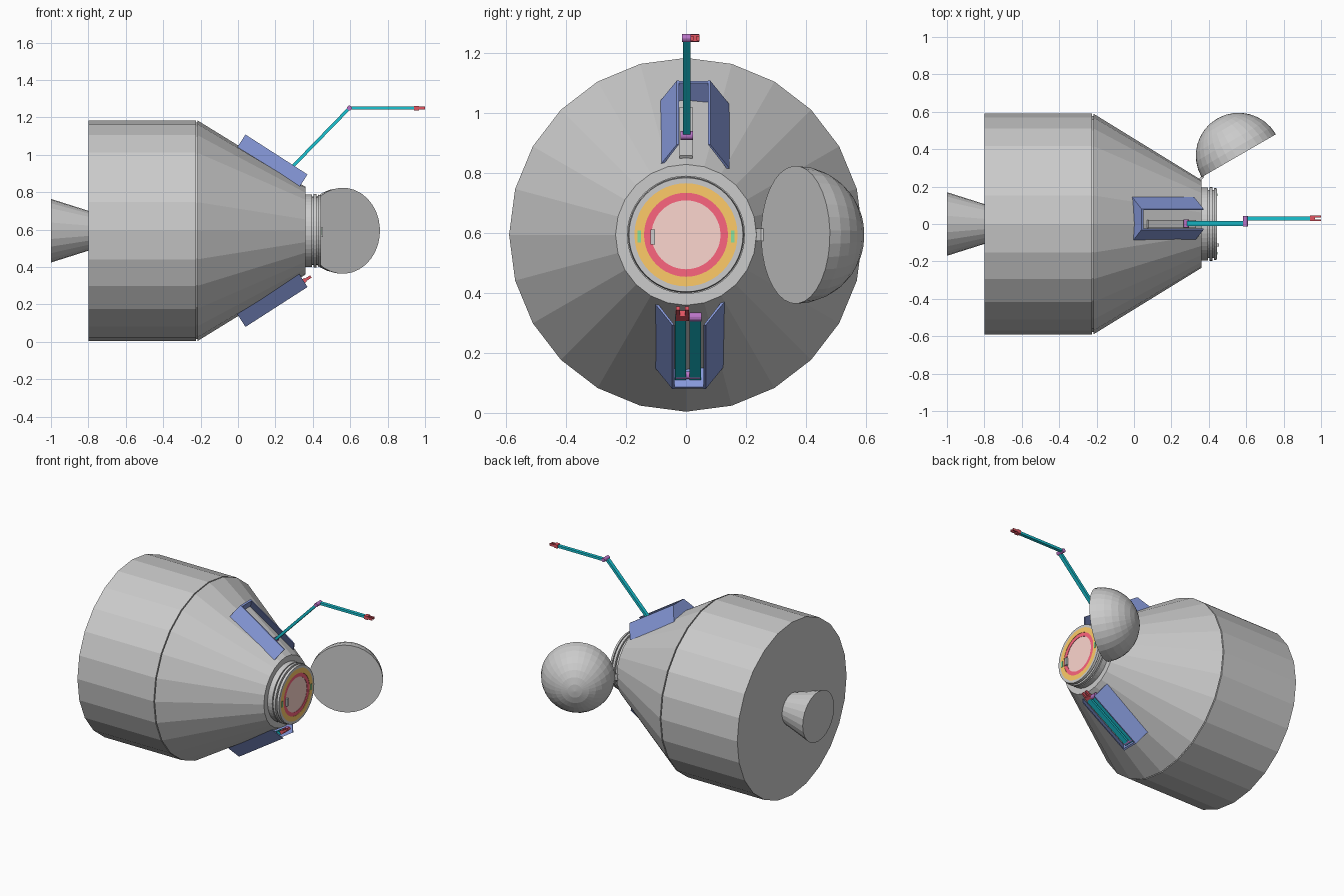
import bpy, bmesh
from math import sin, cos, pi
from mathutils import Vector, Matrix

if "Cube" in bpy.data.objects:
    bpy.data.objects.remove(bpy.data.objects["Cube"])

ZC = 0.594  # height of the hull axis


def material(name, rgb):
    m = bpy.data.materials.new(name)
    m.diffuse_color = (*rgb, 1)
    m.use_nodes = True
    m.node_tree.nodes["Principled BSDF"].inputs["Base Color"].default_value = m.diffuse_color
    return m


BLUE = material("tray_blue", (0.24, 0.32, 0.70))
TEAL = material("arm_teal", (0.01, 0.55, 0.65))
PURPLE = material("joint_purple", (0.50, 0.18, 0.58))
RED = material("gripper_red", (0.75, 0.09, 0.12))
ORANGE = material("ring_orange", (1.0, 0.60, 0.14))
CRIMSON = material("ring_crimson", (0.98, 0.13, 0.21))
PINK = material("hatch_pink", (0.98, 0.67, 0.62))
GREEN = material("marker_green", (0.25, 0.75, 0.35))


def finish(name, bm, mat=None):
    bmesh.ops.recalc_face_normals(bm, faces=bm.faces)
    me = bpy.data.meshes.new(name)
    bm.to_mesh(me)
    bm.free()
    ob = bpy.data.objects.new(name, me)
    bpy.context.collection.objects.link(ob)
    if mat:
        me.materials.append(mat)
    return ob


def lathe(name, profile, n, mat=None, closed=False):
    """Spin (x, radius) points round the hull axis; cap the ends or close the loop."""
    bm = bmesh.new()
    rings = [[bm.verts.new((x, r * sin(2 * pi * i / n), ZC + r * cos(2 * pi * i / n)))
              for i in range(n)] for x, r in profile]
    pairs = list(zip(rings, rings[1:]))
    if closed:
        pairs.append((rings[-1], rings[0]))
    else:
        bm.faces.new(rings[0])
        bm.faces.new(rings[-1])
    for a, b in pairs:
        for i in range(n):
            j = (i + 1) % n
            bm.faces.new((a[i], a[j], b[j], b[i]))
    return finish(name, bm, mat)


def box(name, centre, size, mat=None):
    bm = bmesh.new()
    bmesh.ops.create_cube(bm, size=1, matrix=Matrix.Translation(centre) @ Matrix.Diagonal((*size, 1)))
    return finish(name, bm, mat)


def bar(name, p, q, wide, thick, mat=None):
    """Box running from p to q, its width lying along y."""
    p, q = Vector(p), Vector(q)
    u = (q - p).normalized()
    v = Vector((0, 1, 0))
    w = u.cross(v)
    rot = Matrix((u, v, w)).transposed().to_4x4()
    bm = bmesh.new()
    bmesh.ops.create_cube(bm, size=1, matrix=Matrix.Translation((p + q) / 2) @ rot
                          @ Matrix.Diagonal(((q - p).length, wide, thick, 1)))
    return finish(name, bm, mat)


def joint(name, centre, radius, length):
    """Pivot pin lying along y."""
    bm = bmesh.new()
    bmesh.ops.create_cone(bm, cap_ends=True, segments=16, radius1=radius, radius2=radius, depth=length,
                          matrix=Matrix.Translation(centre) @ Matrix.Rotation(pi / 2, 4, 'X'))
    return finish(name, bm, PURPLE)


def gripper(name, p, q, wide):
    """Wrist block with two fingers pointing from p to q."""
    p, q = Vector(p), Vector(q)
    mid = p.lerp(q, 0.45)
    bar(name + "_wrist", p, mid, wide, 0.024, RED)
    for i, s in enumerate((-1, 1)):
        off = Vector((0, s * wide * 0.33, 0))
        bar(f"{name}_finger_{i}", mid + off, q + off, wide * 0.3, 0.015, RED)


def slope(a, y, h, s):
    """Point on the cone: a along the slope, h above it, s = +1 top or -1 bottom."""
    return Vector((0.84 * a + 0.54 * h, y, ZC + s * (0.452 - 0.54 * a + 0.84 * h)))


def prism(name, section, a0, a1, y0, s, mat):
    """Extrude a (y, h) section along the cone slope."""
    bm = bmesh.new()
    ends = [[bm.verts.new(slope(a, y0 + y, h, s)) for y, h in section] for a in (a0, a1)]
    bm.faces.new(ends[0])
    bm.faces.new(ends[1])
    n = len(section)
    for i in range(n):
        j = (i + 1) % n
        bm.faces.new((ends[0][i], ends[0][j], ends[1][j], ends[1][i]))
    return finish(name, bm, mat)


# Hull: drum, seam groove and cone
lathe("hull", [(-0.80, 0.59), (-0.224, 0.59), (-0.224, 0.578), (-0.217, 0.578), (-0.217, 0.59),
               (0.36, 0.235)], 24)
lathe("engine_nozzle", [(-1.0, 0.17), (-0.795, 0.105)], 24)

# Docking collar with two grooves
lathe("docking_collar", [(0.35, 0.195), (0.395, 0.195), (0.395, 0.182), (0.403, 0.182), (0.403, 0.197),
                         (0.42, 0.197), (0.42, 0.182), (0.428, 0.182), (0.428, 0.193), (0.443, 0.19),
                         (0.443, 0.172), (0.435, 0.172)], 48)
for name, r0, r1, x, mat in (("orange_ring", 0.14, 0.173, 0.443, ORANGE),
                             ("crimson_ring", 0.115, 0.14, 0.441, CRIMSON)):
    lathe(name, [(0.43, r0), (0.43, r1), (x, r1), (x, r0)], 48, mat, closed=True)
lathe("hatch", [(0.43, 0.115), (0.439, 0.115)], 48, PINK)
box("hatch_handle", (0.446, -0.111, ZC - 0.008), (0.018, 0.016, 0.05))
for i, s in enumerate((-1, 1)):
    box(f"dock_marker_{i}", (0.443, s * 0.156, ZC - 0.006), (0.006, 0.012, 0.04), GREEN)

# Nose cap: half sphere swung open to the side
bm = bmesh.new()
bmesh.ops.create_uvsphere(bm, u_segments=32, v_segments=16, radius=0.23)
cut = bmesh.ops.bisect_plane(bm, geom=bm.verts[:] + bm.edges[:] + bm.faces[:], plane_co=(0, 0, 0),
                             plane_no=(0, 0, 1), clear_outer=True, dist=1e-4)
bmesh.ops.holes_fill(bm, edges=[e for e in bm.edges if e.is_boundary], sides=0)
turn = Vector((0, 0, 1)).rotation_difference(Vector((0.5, -0.866, 0))).to_matrix().to_4x4()
bm.transform(Matrix.Translation((0.56, 0.365, ZC)) @ turn)
finish("nose_cap", bm)
bar("nose_cap_hinge", (0.34, 0.225, ZC), (0.375, 0.26, ZC), 0.02, 0.06)

# Arm trays: leaning side walls and a back wall, on the top and bottom of the cone
for label, s, y0 in (("top", 1, 0.025), ("bottom", -1, 0.01)):
    for side, m in (("left", -1), ("right", 1)):
        wall = [(m * 0.120, -0.02), (m * 0.056, 0.074), (m * 0.049, 0.074), (m * 0.110, -0.02)]
        prism(f"{label}_tray_{side}_wall", wall, 0, 0.395, y0, s, BLUE)
    back = [(-0.117, -0.02), (0.117, -0.02), (0.055, 0.073), (-0.055, 0.073)]
    prism(f"{label}_tray_back_wall", back, 0, 0.012, y0, s, BLUE)

# Top arm, stretched out
bar("arm_mount", slope(0.08, 0, 0.006, 1), slope(0.38, 0, 0.006, 1), 0.042, 0.03)
shoulder, elbow = (0.28, 0.003, 0.925), (0.596, 0.003, 1.25)
joint("shoulder_joint", shoulder, 0.015, 0.042)
bar("upper_arm", shoulder, elbow, 0.025, 0.017, TEAL)
joint("elbow_joint", (0.596, 0.015, 1.25), 0.013, 0.056)
bar("forearm", (0.596, 0.03, 1.25), (0.945, 0.03, 1.25), 0.022, 0.016, TEAL)
gripper("top_gripper", (0.94, 0.03, 1.25), (1.0, 0.03, 1.25), 0.03)

# Bottom arm, folded in its tray
for name, y in (("folded_forearm", -0.018), ("folded_upper_arm", 0.031)):
    bar(name, slope(0.015, y, 0.036, -1), slope(0.385, y, 0.036, -1), 0.037, 0.024, TEAL)
joint("folded_shoulder_joint", slope(0.385, 0.031, 0.036, -1), 0.015, 0.04)
joint("folded_elbow_joint", slope(0.025, 0.006, 0.036, -1), 0.013, 0.08)
gripper("folded_gripper", slope(0.38, -0.012, 0.036, -1), slope(0.44, -0.012, 0.036, -1), 0.045)
